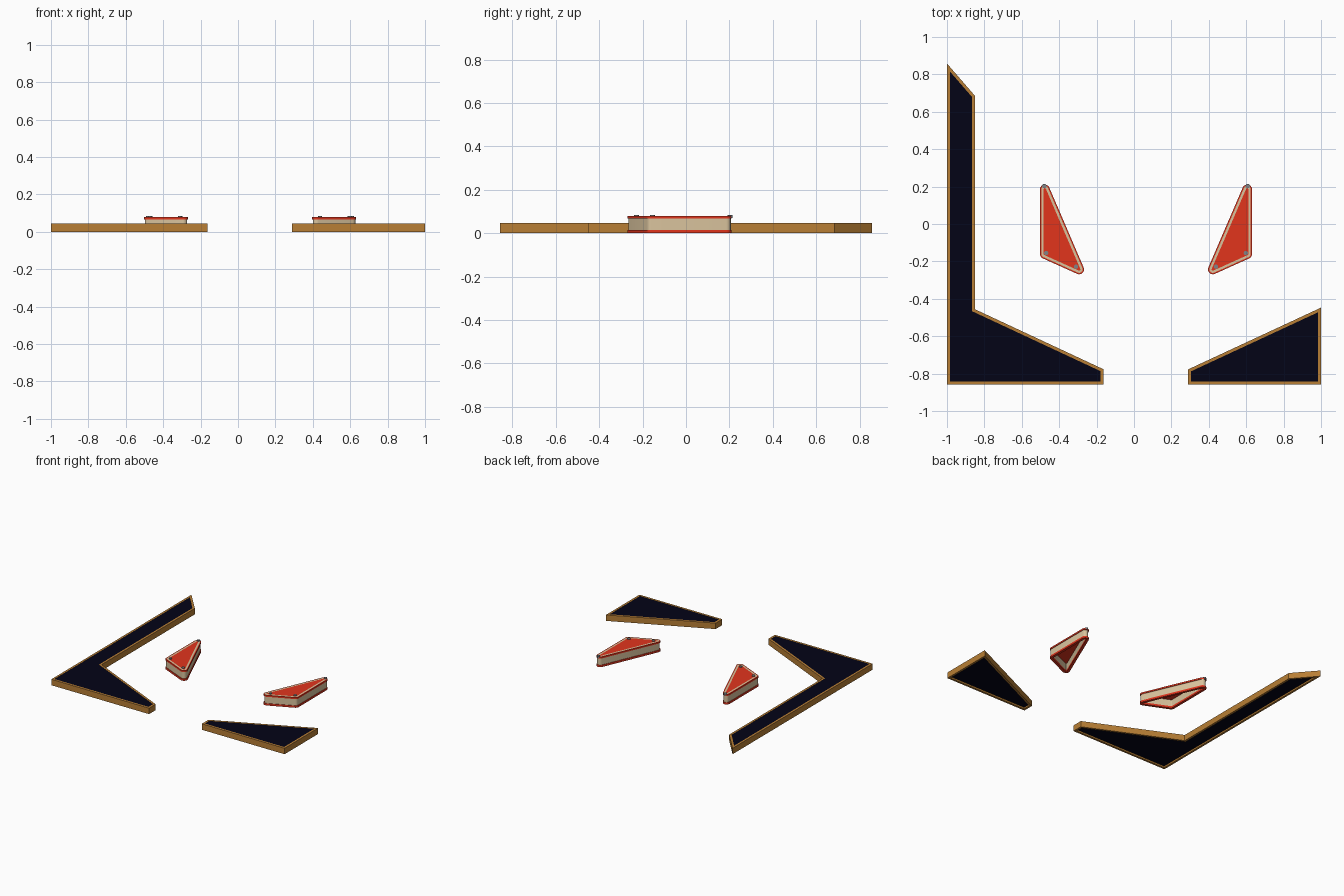
import bpy, bmesh, math
from mathutils import Vector

if "Cube" in bpy.data.objects:
    bpy.data.objects.remove(bpy.data.objects["Cube"])


def material(name, rgb):
    m = bpy.data.materials.new(name)
    m.diffuse_color = (*rgb, 1)
    m.use_nodes = True
    m.node_tree.nodes["Principled BSDF"].inputs["Base Color"].default_value = m.diffuse_color
    return m


WOOD = material("wood", (0.48, 0.21, 0.035))
NAVY = material("navy", (0.001, 0.001, 0.008))
RED = material("red", (0.76, 0.035, 0.012))
CREAM = material("cream", (0.70, 0.55, 0.34))
STEEL = material("steel", (0.22, 0.23, 0.24))


def finish(bm, name, mat, smooth=False):
    bmesh.ops.recalc_face_normals(bm, faces=bm.faces[:])
    me = bpy.data.meshes.new(name)
    bm.to_mesh(me)
    bm.free()
    me.materials.append(mat)
    ob = bpy.data.objects.new(name, me)
    bpy.context.collection.objects.link(ob)
    if smooth:
        bpy.ops.object.select_all(action='DESELECT')
        ob.select_set(True)
        bpy.context.view_layer.objects.active = ob
        bpy.ops.object.shade_smooth_by_angle(angle=math.radians(40))
    return ob


def prism(name, outline, z0, z1, mat, smooth=False):
    """Solid plate with the given outline."""
    bm = bmesh.new()
    low = [bm.verts.new((x, y, z0)) for x, y in outline]
    high = [bm.verts.new((x, y, z1)) for x, y in outline]
    bm.faces.new(low[::-1])
    bm.faces.new(high)
    for i in range(len(low)):
        j = (i + 1) % len(low)
        bm.faces.new((low[i], low[j], high[j], high[i]))
    return finish(bm, name, mat, smooth)


def sweep(name, sections, mat, smooth=False):
    """Closed band through a loop of (outline, z) sections."""
    bm = bmesh.new()
    rings = [[bm.verts.new((x, y, z)) for x, y in o] for o, z in sections]
    n = len(rings[0])
    for k, a in enumerate(rings):
        b = rings[(k + 1) % len(rings)]
        for i in range(n):
            j = (i + 1) % n
            bm.faces.new((a[i], a[j], b[j], b[i]))
    return finish(bm, name, mat, smooth)


def inset(poly, d):
    """Mitred inset of a counter-clockwise polygon."""
    out = []
    n = len(poly)
    for i in range(n):
        p = Vector(poly[i])
        a = (p - Vector(poly[i - 1])).normalized()
        b = (Vector(poly[(i + 1) % n]) - p).normalized()
        na, nb = Vector((-a.y, a.x)), Vector((-b.y, b.x))
        out.append(tuple(p + (na + nb) * (d / (1 + na.dot(nb)))))
    return out


def rounded(centres, r, steps=8):
    """Outline of a band stretched round equal pegs (counter-clockwise)."""
    out = []
    n = len(centres)
    for i in range(n):
        p = Vector(centres[i])
        a = p - Vector(centres[i - 1])
        b = Vector(centres[(i + 1) % n]) - p
        turn = (math.atan2(b.y, b.x) - math.atan2(a.y, a.x)) % math.tau
        start = math.atan2(a.y, a.x) - math.pi / 2
        for k in range(steps + 1):
            t = start + turn * k / steps
            out.append((p.x + r * math.cos(t), p.y + r * math.sin(t)))
    return out


# Apron panels with wooden rims
aprons = {
    "left_apron": [(-1, -0.858), (-0.162, -0.858), (-0.162, -0.777),
                   (-0.85, -0.456), (-0.85, 0.685), (-1, 0.858)],
    "right_apron": [(0.29, -0.858), (1, -0.858), (1, -0.447), (0.29, -0.777)],
}
for name, poly in aprons.items():
    inner = inset(poly, 0.016)
    sweep(name + "_rim", [(poly, 0), (poly, 0.046), (inner, 0.046), (inner, 0)], WOOD)
    prism(name + "_panel", inner, 0.012, 0.045, NAVY)

# Triangular kickers, mirrored about the lane centre
AXIS = 0.0642
pegs = [(-0.477, 0.185), (-0.477, -0.16), (-0.293, -0.243)]
for side in ("left", "right"):
    pts = pegs
    if side == "right":
        pts = [(2 * AXIS - x, y) for x, y in reversed(pegs)]
    outer, wall = rounded(pts, 0.026), rounded(pts, 0.0215)
    lip, plate = rounded(pts, 0.0185), rounded(pts, 0.0065)

    # Hollow cream wall
    sweep(side + "_kicker_wall", [(wall, 0.015), (wall, 0.068), (plate, 0.068), (plate, 0.015)],
          CREAM, True)
    # Red bands at the foot and the top
    sweep(side + "_kicker_foot_band", [(outer, 0), (outer, 0.015), (plate, 0.015), (plate, 0)],
          RED, True)
    sweep(side + "_kicker_top_band", [(outer, 0.067), (outer, 0.079), (lip, 0.079),
                                      (lip, 0.067)], RED, True)
    # Cream trim and red cover
    sweep(side + "_kicker_trim", [(lip, 0.067), (lip, 0.079), (plate, 0.079), (plate, 0.067)],
          CREAM, True)
    prism(side + "_kicker_cover", plate, 0.066, 0.079, RED, True)

    # Steel posts at the corners
    spots = [(-0.48, 0.203), (-0.47, -0.155), (-0.31, -0.228)]
    for i, (x, y) in enumerate(spots):
        x = x if side == "left" else 2 * AXIS - x
        ring = [(x + 0.012 * math.cos(k * math.tau / 12),
                 y + 0.012 * math.sin(k * math.tau / 12)) for k in range(12)]
        prism(f"{side}_kicker_post_{i + 1}", ring, 0.07, 0.084, STEEL, True)
